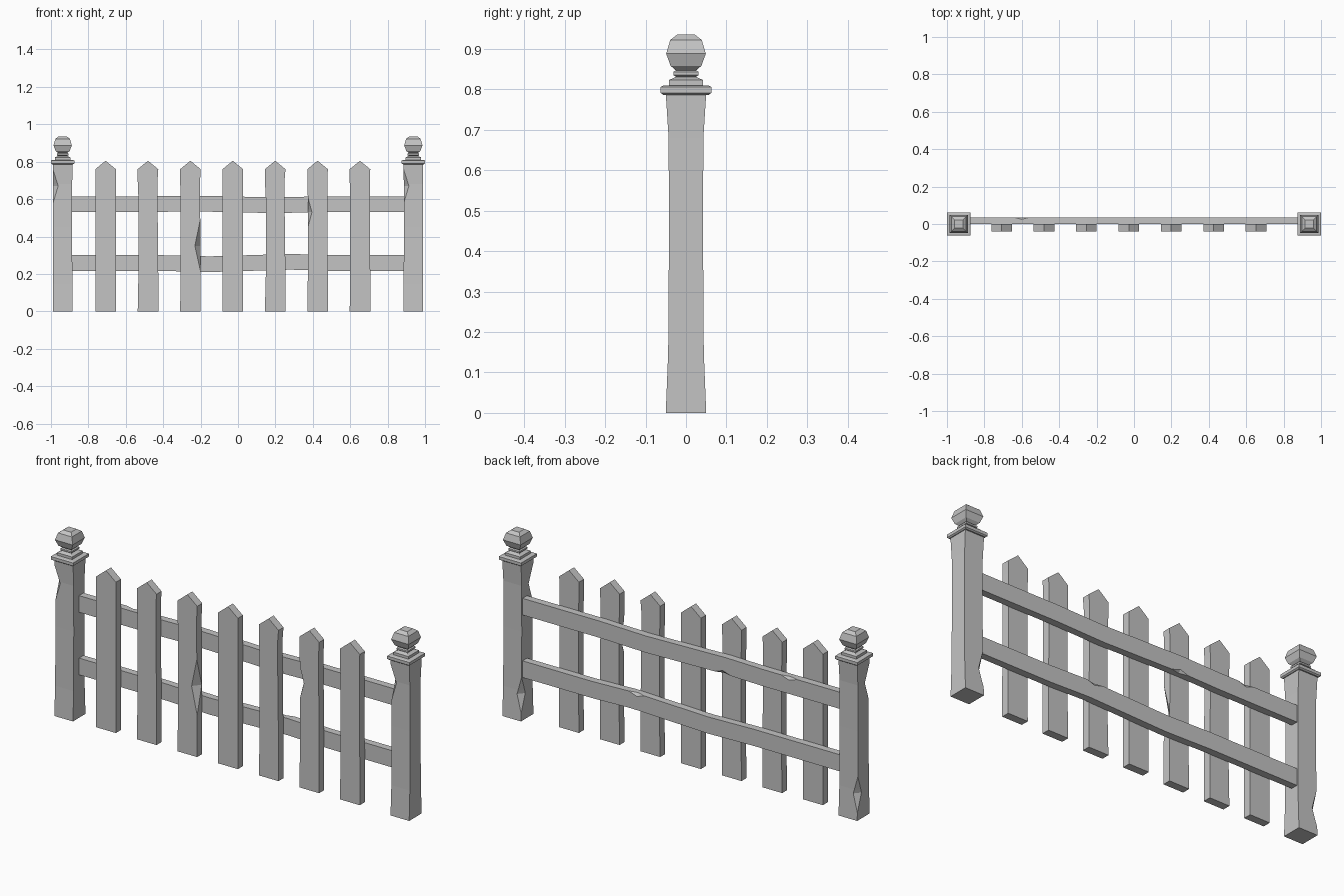
import bpy
import bmesh

cube = bpy.data.objects.get("Cube")
if cube:
    bpy.data.objects.remove(cube, do_unlink=True)

grey = bpy.data.materials.new("weathered_grey")
grey.use_nodes = True
COLOUR = (0.55, 0.55, 0.55, 1)
grey.diffuse_color = COLOUR
grey.node_tree.nodes["Principled BSDF"].inputs["Base Color"].default_value = COLOUR

# Corners of a rectangular section: front-left, front-right, back-right, back-left
SIGNS = [(-1, -1), (1, -1), (1, 1), (-1, 1)]


def section_at(stations, t):
    """Interpolate the rectangle (u0, u1, v0, v1) at position t."""
    for a, b in zip(stations, stations[1:]):
        if a[0] <= t <= b[0]:
            k = (t - a[0]) / (b[0] - a[0])
            return [p + (q - p) * k for p, q in zip(a[1:], b[1:])]


def timber(name, stations, chips=(), along_x=False, location=(0, 0, 0)):
    """Loft rectangles along z (or x); chips are (t, half_length, corner, du, dv)."""
    rings = {s[0]: s[1:] for s in stations}
    for t, half, *_ in chips:
        for p in (t - half, t, t + half):
            rings.setdefault(p, section_at(stations, p))
    bm = bmesh.new()
    loops = []
    for t in sorted(rings):
        u0, u1, v0, v1 = rings[t]
        loop = []
        for i, (su, sv) in enumerate(SIGNS):
            u, v = (u0, u1)[su > 0], (v0, v1)[sv > 0]
            du = dv = 0
            for tc, half, corner, cu, cv in chips:
                if corner == i:
                    k = max(0, 1 - abs(t - tc) / half)
                    du, dv = du + cu * k, dv + cv * k
            pair = [(u - su * du, v), (u, v - sv * dv)]
            if i % 2 == 0:
                pair.reverse()
            for a, b in pair:
                loop.append(bm.verts.new((t, a, b) if along_x else (a, b, t)))
        loops.append(loop)
    for low, high in zip(loops, loops[1:]):
        for i in range(8):
            j = (i + 1) % 8
            bm.faces.new((low[i], low[j], high[j], high[i]))
    bm.faces.new(loops[0][::-1])
    bm.faces.new(loops[-1])
    bmesh.ops.remove_doubles(bm, verts=bm.verts[:], dist=0.0002)
    bmesh.ops.recalc_face_normals(bm, faces=bm.faces[:])
    mesh = bpy.data.meshes.new(name)
    bm.to_mesh(mesh)
    bm.free()
    mesh.materials.append(grey)
    obj = bpy.data.objects.new(name, mesh)
    obj.location = location
    bpy.context.collection.objects.link(obj)
    return obj


def square(t, hx, hy=None):
    hy = hy or hx
    return (t, -hx, hx, -hy, hy)


# Posts with a stepped cap and faceted square ball
post_shape = [square(0, .052, .05), square(.15, .0515, .044), square(.45, .051, .042),
              square(.68, .051, .043), square(.79, .0525, .05)]
post_chips = [(.67, .09, 0, .027, .03), (.13, .09, 3, .025, .03)]
cap_shape = [square(*s) for s in (
    (.786, .056), (.791, .0625), (.806, .0625), (.809, .056), (.810, .042),
    (.823, .042), (.828, .031), (.831, .025), (.835, .031), (.843, .031),
    (.847, .025), (.858, .038), (.888, .049), (.922, .039), (.935, .022))]
for side, x in (("right", -.9375), ("left", .9375)):
    timber(side + "_post", post_shape, post_chips, location=(x, 0, 0))
    timber(side + "_post_cap", cap_shape, location=(x, 0, 0))

# Pointed pickets, some with a slight waist and split edges
picket_chips = {2: [(.35, .14, 1, .03, .038)], 5: [(.53, .08, 0, .022, .038)]}
waists = [0, .004, .003, 0, .005, .003, .002]
for i, waist in enumerate(waists):
    x = -.708 + i * .2267
    w = .055
    shape = [(0, -w, w, -.04, 0), (.2, waist - w, w, -.04, 0),
             (.6, waist - w, w - waist, -.04, 0), (.7, -w, w - waist, -.04, 0),
             (.76, -w, w, -.04, 0), (.805, 0, 0, -.04, 0)]
    timber(f"picket_{i + 1}", shape, picket_chips.get(i, ()), location=(x, 0, 0))

# Slightly crooked rails behind the pickets
rails = {
    "upper_rail": (.573, [(-.89, 0), (-.45, 0), (-.25, .004), (.2, -.006), (.45, 0), (.89, 0)],
                   [(-.6, .045, 2, .011, .015), (-.23, .045, 1, .011, .015)]),
    "lower_rail": (.258, [(-.89, 0), (-.4, 0), (-.15, -.006), (.28, .007), (.5, 0), (.89, 0)],
                   [(.25, .045, 2, .011, .015)]),
}
for name, (z, bends, chips) in rails.items():
    shape = [(x, 0, .036, z + b - .042, z + b + .042) for x, b in bends]
    timber(name, shape, chips, along_x=True)
